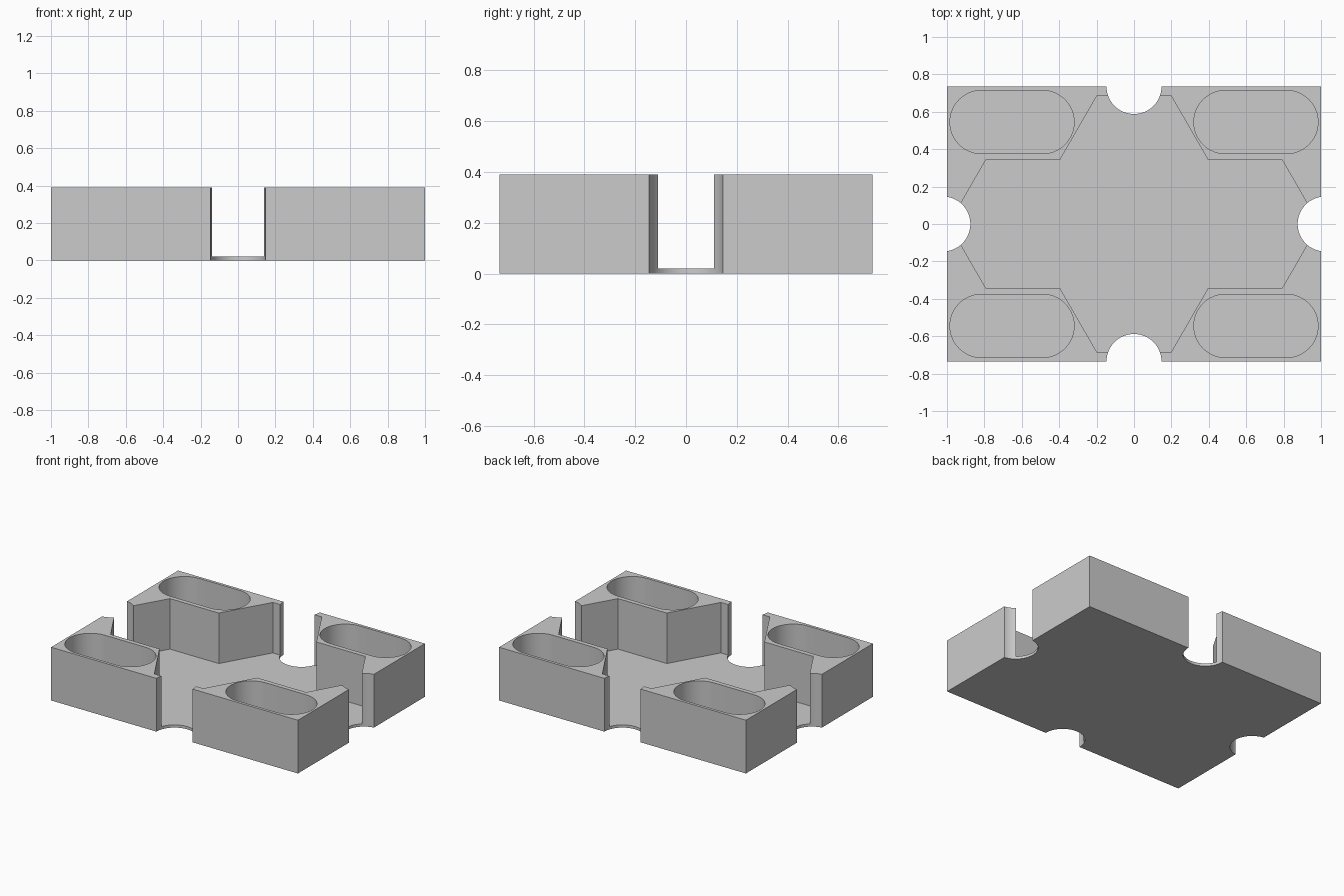
import bpy
import bmesh
from math import cos, sin, pi

cube = bpy.data.objects.get("Cube")
if cube:
    bpy.data.objects.remove(cube, do_unlink=True)

HALF_X, HALF_Y, HEIGHT, FLOOR = 1.0, 0.735, 0.39, 0.02
TOP = HEIGHT + 0.1

grey = bpy.data.materials.new("plain grey")
grey.use_nodes = True
GREY = (0.6, 0.6, 0.6, 1)
grey.diffuse_color = GREY
grey.node_tree.nodes["Principled BSDF"].inputs["Base Color"].default_value = GREY


def prism(name, outline, z0, z1):
    """Solid made by raising a flat outline from z0 to z1."""
    bm = bmesh.new()
    face = bm.faces.new([bm.verts.new((x, y, z0)) for x, y in outline])
    raised = bmesh.ops.extrude_face_region(bm, geom=[face])["geom"]
    verts = [g for g in raised if isinstance(g, bmesh.types.BMVert)]
    bmesh.ops.translate(bm, verts=verts, vec=(0, 0, z1 - z0))
    bmesh.ops.recalc_face_normals(bm, faces=bm.faces)
    mesh = bpy.data.meshes.new(name)
    bm.to_mesh(mesh)
    bm.free()
    mesh.materials.append(grey)
    obj = bpy.data.objects.new(name, mesh)
    bpy.context.collection.objects.link(obj)
    return obj


def arc(cx, cy, r, start, end, steps):
    angles = [start + (end - start) * i / steps for i in range(steps + 1)]
    return [(cx + r * cos(a), cy + r * sin(a)) for a in angles]


def circle(cx, cy, r):
    return arc(cx, cy, r, 0, 2 * pi, 64)[:-1]


def stadium(cx, cy, half, r):
    return (arc(cx + half, cy, r, -pi / 2, pi / 2, 32)
            + arc(cx - half, cy, r, pi / 2, 3 * pi / 2, 32))


# Tray block
tray = prism("tray", [(-HALF_X, -HALF_Y), (HALF_X, -HALF_Y),
                      (HALF_X, HALF_Y), (-HALF_X, HALF_Y)], 0, HEIGHT)

# Central recess: outline of four joined hexagons
R = 0.396
A = R * sin(pi / 3)
quarter = [(2.5 * R, 0), (2 * R, A), (R, A), (R / 2, 2 * A)]
half = quarter + [(-x, y) for x, y in reversed(quarter)]
recess = half + [(x, -y) for x, y in reversed(half[1:-1])]
cutters = [prism("recess_cutter", recess, FLOOR, TOP)]

# Four rounded pockets and the finger notches in each side
for s in (-1, 1):
    for t in (-1, 1):
        cutters.append(prism("pocket_cutter",
                             stadium(s * 0.652, t * 0.545, 0.163, 0.169), FLOOR, TOP))
    cutters.append(prism("end_notch_cutter", circle(s * 1.022, 0, 0.147), -0.1, TOP))
    cutters.append(prism("side_notch_cutter", circle(0, s * HALF_Y, 0.147), -0.1, TOP))

bpy.ops.object.select_all(action='DESELECT')
bpy.context.view_layer.objects.active = tray
tray.select_set(True)
for cutter in cutters:
    cut = tray.modifiers.new("cut", 'BOOLEAN')
    cut.operation, cut.solver, cut.object = 'DIFFERENCE', 'EXACT', cutter
    bpy.ops.object.modifier_apply(modifier=cut.name)
    bpy.data.objects.remove(cutter, do_unlink=True)

# Smooth the curved walls, keep the edges sharp
bpy.ops.object.shade_smooth_by_angle(angle=pi / 6)
